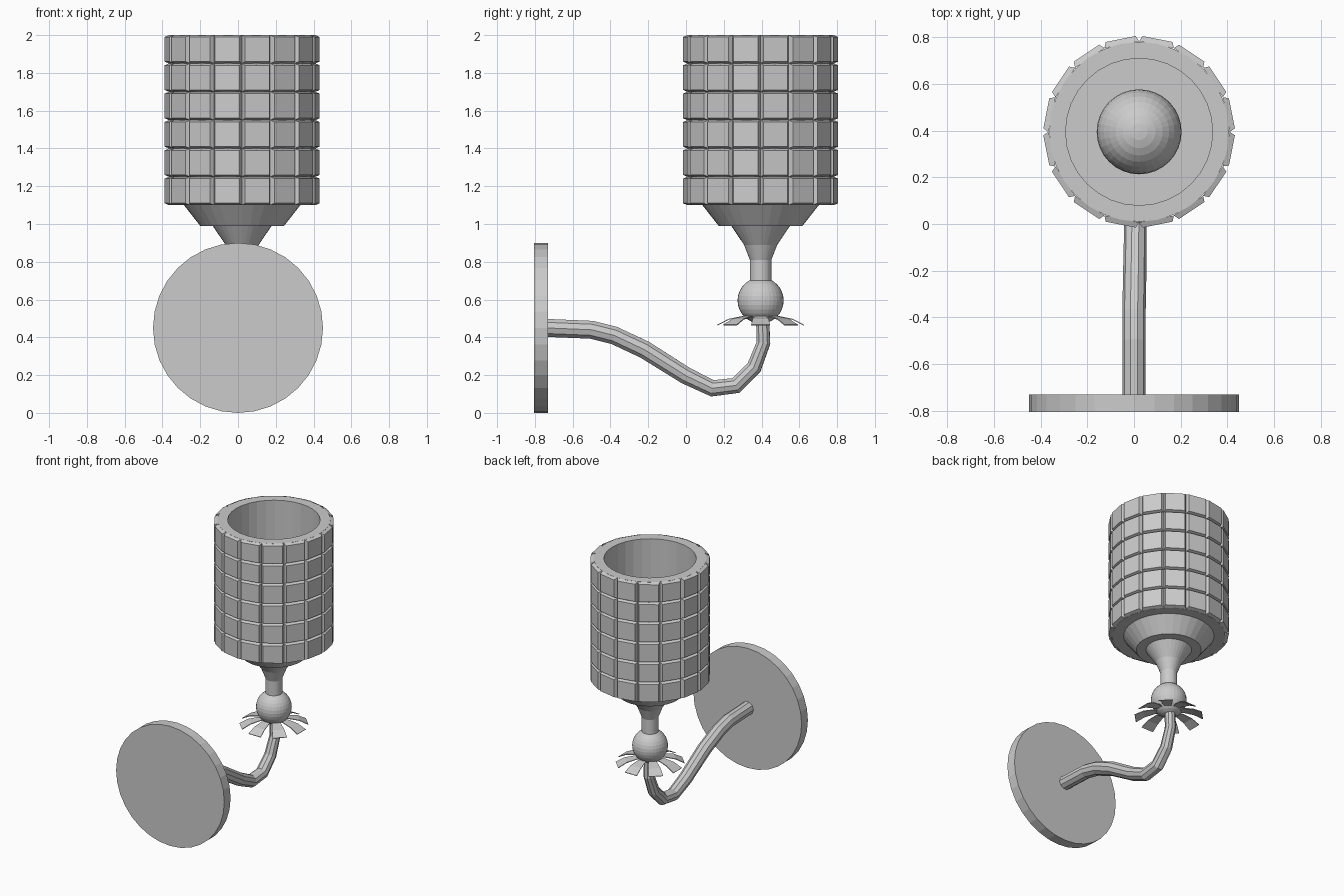
import bpy, bmesh
from math import cos, sin, pi, tau
from mathutils import Matrix, Vector

default = bpy.data.objects.get("Cube")
if default:
    bpy.data.objects.remove(default)

AXIS = Vector((0.022, 0.395, 0))   # vertical axis of the lamp head

metal = bpy.data.materials.new("grey_metal")
metal.use_nodes = True
GREY = (0.6, 0.6, 0.6, 1)
metal.diffuse_color = GREY
metal.node_tree.nodes["Principled BSDF"].inputs["Base Color"].default_value = GREY


def add_object(name, data, location=(0, 0, 0)):
    obj = bpy.data.objects.new(name, data)
    obj.location = location
    data.materials.append(metal)
    bpy.context.collection.objects.link(obj)
    return obj


def from_bmesh(name, bm, location=(0, 0, 0), fix_normals=True):
    if fix_normals:
        bmesh.ops.recalc_face_normals(bm, faces=bm.faces)
    mesh = bpy.data.meshes.new(name)
    bm.to_mesh(mesh)
    bm.free()
    return add_object(name, mesh, location)


def lathe(name, profile, sides=32):
    """Revolve (radius, height) points about the lamp axis."""
    bm = bmesh.new()
    verts = [bm.verts.new((r, 0, z)) for r, z in profile]
    edges = [bm.edges.new(pair) for pair in zip(verts, verts[1:])]
    bmesh.ops.spin(bm, geom=verts + edges, cent=(0, 0, 0), axis=(0, 0, 1),
                   angle=tau, steps=sides, use_merge=True)
    bmesh.ops.remove_doubles(bm, verts=bm.verts, dist=0.0001)
    return from_bmesh(name, bm, AXIS)


def ball(name, radius, height):
    bm = bmesh.new()
    bmesh.ops.create_uvsphere(bm, u_segments=32, v_segments=16, radius=radius)
    return from_bmesh(name, bm, AXIS + Vector((0, 0, height)))


# Round wall plate
bm = bmesh.new()
bmesh.ops.create_cone(bm, cap_ends=True, segments=32, radius1=0.45, radius2=0.45,
                      depth=0.075, matrix=Matrix.Rotation(pi / 2, 4, "X"))
from_bmesh("wall_plate", bm, (0, -0.768, 0.45))

# Curved arm, thinning towards the lamp head: (x, y, z, radius)
path = [(0, -0.74, 0.45, 0.05), (0, -0.5, 0.44, 0.05), (0, -0.38, 0.41, 0.05),
        (0.003, -0.22, 0.335, 0.05), (0.006, 0, 0.197, 0.048),
        (0.01, 0.14, 0.13, 0.046), (0.013, 0.265, 0.145, 0.045),
        (0.016, 0.36, 0.24, 0.042), (0.02, 0.41, 0.37, 0.038),
        (0.022, 0.405, 0.52, 0.036)]
curve = bpy.data.curves.new("arm", "CURVE")
curve.dimensions = "3D"
curve.bevel_depth = 1
curve.bevel_resolution = 3
curve.use_fill_caps = True
spline = curve.splines.new("POLY")
spline.points.add(len(path) - 1)
spline.use_smooth = False
for point, (x, y, z, r) in zip(spline.points, path):
    point.co = (x, y, z, 1)
    point.radius = r
add_object("arm", curve)

# Eight drooping petals under the ball
bm = bmesh.new()
for i in range(8):
    a = i * tau / 8
    out, side = Vector((cos(a), sin(a), 0)), Vector((-sin(a), cos(a), 0))
    rows = []
    for r, z, half in ((0.02, 0.512, 0.008), (0.1, 0.512, 0.03),
                       (0.17, 0.498, 0.042), (0.23, 0.467, 0.05)):
        mid = out * r + Vector((0, 0, z))
        rows.append([bm.verts.new(mid - side * half), bm.verts.new(mid + side * half)])
    for (p, q), (s, t) in zip(rows, rows[1:]):
        bm.faces.new((p, s, t, q))
petals = from_bmesh("petals", bm, AXIS)
petals.modifiers.new("thickness", "SOLIDIFY").thickness = 0.005

# Ball joint and the neck flaring up to the cup
ball("ball_joint", 0.122, 0.595)
lathe("neck", [(0, 0.68), (0.057, 0.68), (0.057, 0.81), (0.088, 0.89),
               (0.157, 0.992), (0, 0.992)])
lathe("cup_base", [(0, 0.99), (0.222, 0.99), (0.31, 1.102), (0, 1.102)])

# Open cup with thick wall
lathe("cup", [(0, 1.1), (0.385, 1.1), (0.385, 2), (0.315, 2), (0.315, 1.13), (0, 1.13)])
ball("bulb", 0.182, 1.3)

# Raised bevelled tiles around the cup
SIDES, ROWS, LOW, HIGH = 16, 6, 1.1, 2.0
bm = bmesh.new()
rings = []
for j in range(ROWS + 1):
    z = LOW + (HIGH - LOW) * j / ROWS
    rings.append([bm.verts.new((0.388 * cos(i * tau / SIDES),
                                0.388 * sin(i * tau / SIDES), z)) for i in range(SIDES)])
for lower, upper in zip(rings, rings[1:]):
    for i in range(SIDES):
        k = (i + 1) % SIDES
        bm.faces.new((lower[i], lower[k], upper[k], upper[i]))
bm.normal_update()
bmesh.ops.inset_individual(bm, faces=bm.faces[:], thickness=0.014, depth=0.025)
from_bmesh("cup_tiles", bm, AXIS, fix_normals=False)
